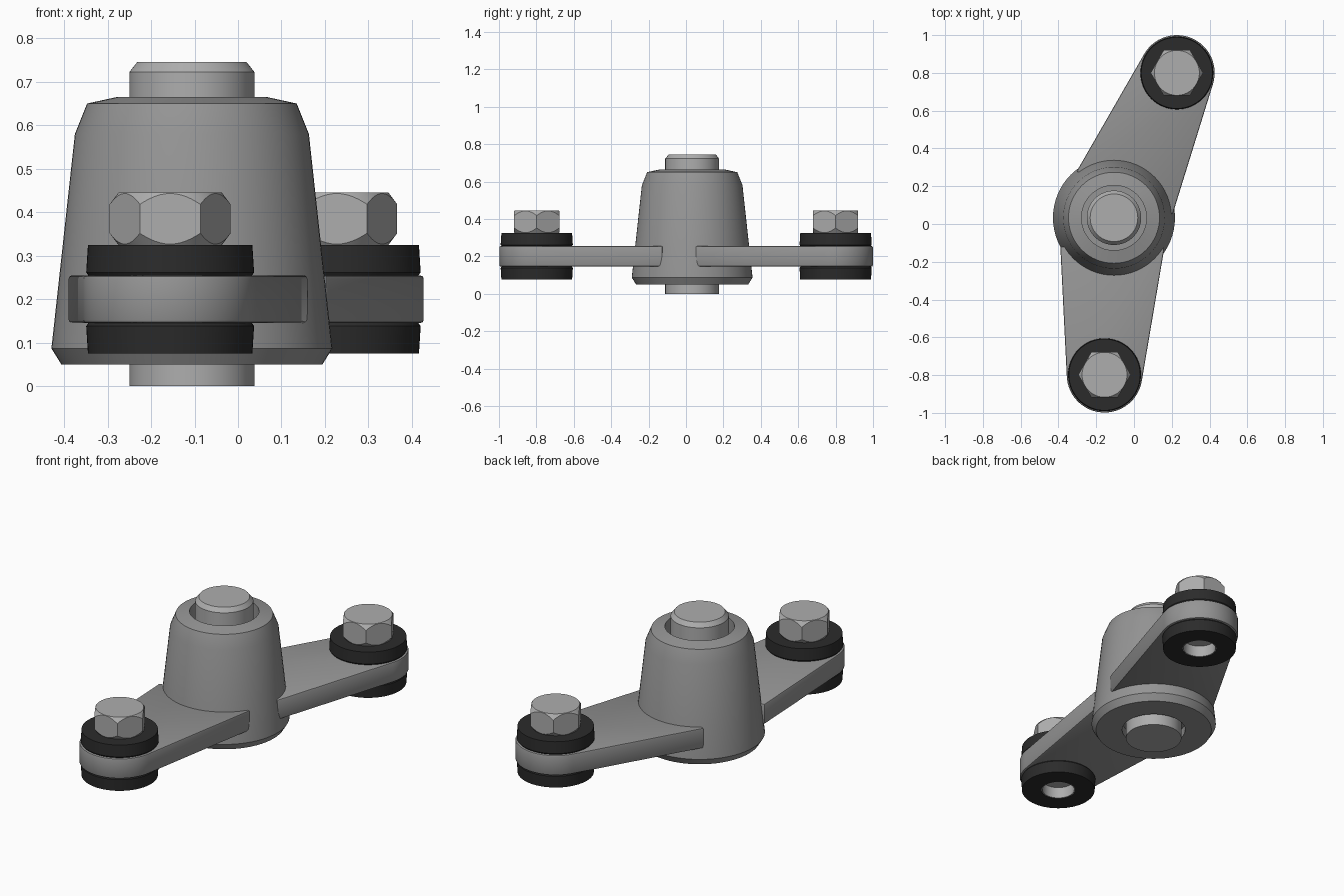
import bpy, bmesh
from math import pi, cos, sin, atan2, acos, hypot
from mathutils import Vector

if "Cube" in bpy.data.objects:
    bpy.data.objects.remove(bpy.data.objects["Cube"])


def material(name, v):
    m = bpy.data.materials.new(name)
    m.diffuse_color = (v, v, v, 1)
    m.use_nodes = True
    m.node_tree.nodes["Principled BSDF"].inputs["Base Color"].default_value = m.diffuse_color
    return m


CAST = material("cast_metal", 0.3)
STEEL = material("steel", 0.42)
RUBBER = material("rubber", 0.024)


def finish(name, bm, loc, mat):
    bmesh.ops.remove_doubles(bm, verts=bm.verts, dist=1e-5)
    bmesh.ops.recalc_face_normals(bm, faces=bm.faces)
    me = bpy.data.meshes.new(name)
    bm.to_mesh(me)
    bm.free()
    ob = bpy.data.objects.new(name, me)
    ob.location = loc
    me.materials.append(mat)
    bpy.context.collection.objects.link(ob)
    bpy.ops.object.select_all(action='DESELECT')
    bpy.context.view_layer.objects.active = ob
    ob.select_set(True)
    return ob


def smooth():
    bpy.ops.object.shade_smooth_by_angle(angle=0.4)


def lathe(name, profile, loc, mat, closed=False, steps=64):
    bm = bmesh.new()
    vs = [bm.verts.new((r, 0, z)) for r, z in profile]
    pts = vs + [vs[0]] if closed else vs
    es = [bm.edges.new(p) for p in zip(pts, pts[1:])]
    bmesh.ops.spin(bm, geom=vs + es, cent=(0, 0, 0), axis=(0, 0, 1),
                   angle=2 * pi, steps=steps)
    ob = finish(name, bm, loc, mat)
    smooth()
    return ob


def extrude(name, outline, z0, z1, loc, mat):
    bm = bmesh.new()
    f = bm.faces.new([bm.verts.new((x, y, z0)) for x, y in outline])
    new = bmesh.ops.extrude_face_region(bm, geom=[f])["geom"]
    bmesh.ops.translate(bm, vec=(0, 0, z1 - z0),
                        verts=[v for v in new if isinstance(v, bmesh.types.BMVert)])
    return finish(name, bm, loc, mat)


HUB = (-0.106, 0.033, 0)

# Tapered hub with a recess around the pin at both ends
lathe("hub", [(0.144, 0.10), (0.164, 0.10), (0.164, 0.05), (0.30, 0.05),
              (0.323, 0.087), (0.269, 0.58), (0.241, 0.65), (0.172, 0.665),
              (0.172, 0.58), (0.144, 0.58)], HUB, CAST, closed=True)

# Central pin
lathe("pin", [(0, 0), (0.144, 0), (0.144, 0.722), (0.126, 0.745), (0, 0.745)],
      HUB, STEEL)


def arm(name, c, a, b, r=0.2, n=32):
    # rounded tip, tangent lines running to the two corners at the hub
    def tangent(p, sign):
        dx, dy = p[0] - c[0], p[1] - c[1]
        return atan2(dy, dx) + sign * acos(r / hypot(dx, dy))
    t0, t1 = tangent(a, 1), tangent(b, -1)
    while t1 < t0:
        t1 += 2 * pi
    arc = [(c[0] + r * cos(t0 + (t1 - t0) * i / n),
            c[1] + r * sin(t0 + (t1 - t0) * i / n)) for i in range(n + 1)]
    ob = extrude(name, [a] + arc + [b], 0.145, 0.255, (0, 0, 0), CAST)
    mod = ob.modifiers.new("bevel", 'BEVEL')
    mod.width, mod.segments, mod.limit_method, mod.angle_limit = 0.008, 2, 'ANGLE', 0.7
    bpy.ops.object.modifier_apply(modifier="bevel")
    smooth()


def bolt_head(name, loc):
    r, z0, z1, c = 0.139, 0.325, 0.445, 0.028
    hexagon = [(r * cos(i * pi / 3), r * sin(i * pi / 3)) for i in range(6)]
    # chamfered round trims the hexagon's corners
    trim = lathe("bolt_trim", [(0, z0), (0.119, z0), (r + 0.001, z0 + c),
                               (r + 0.001, z1 - c), (0.119, z1), (0, z1)], loc, STEEL)
    trim.hide_render = True
    extrude(name, hexagon, z0 - 0.01, z1 + 0.01, loc, STEEL)
    ob = bpy.context.object
    mod = ob.modifiers.new("trim", 'BOOLEAN')
    mod.operation, mod.object = 'INTERSECT', trim
    bpy.ops.object.modifier_apply(modifier="trim")
    bpy.data.objects.remove(trim)
    smooth()


ENDS = [("front", (-0.156, -0.798), (0.161, -0.125), (-0.39, -0.12)),
        ("back", (0.227, 0.80), (-0.304, 0.278), (0.204, 0.05))]

for side, c, right, left in ENDS:
    loc = (c[0], c[1], 0)
    # order corners so the tip arc runs counter-clockwise round the outside
    a, b = left, right
    arm(side + "_arm", c, a, b)
    # Rubber bushings above and below the arm
    lathe(side + "_upper_bushing", [(0, 0.25), (0.185, 0.25), (0.193, 0.262),
                                    (0.189, 0.325), (0, 0.325)], loc, RUBBER)
    lathe(side + "_lower_bushing", [(0.085, 0.15), (0.185, 0.15), (0.193, 0.138),
                                    (0.189, 0.075), (0.088, 0.075)], loc, RUBBER, closed=True)
    # Metal sleeve seen from below
    lathe(side + "_sleeve", [(0, 0.148), (0.089, 0.148), (0.089, 0.076),
                             (0.083, 0.076), (0.083, 0.138), (0, 0.138)], loc, STEEL)
    bolt_head(side + "_bolt", loc)
